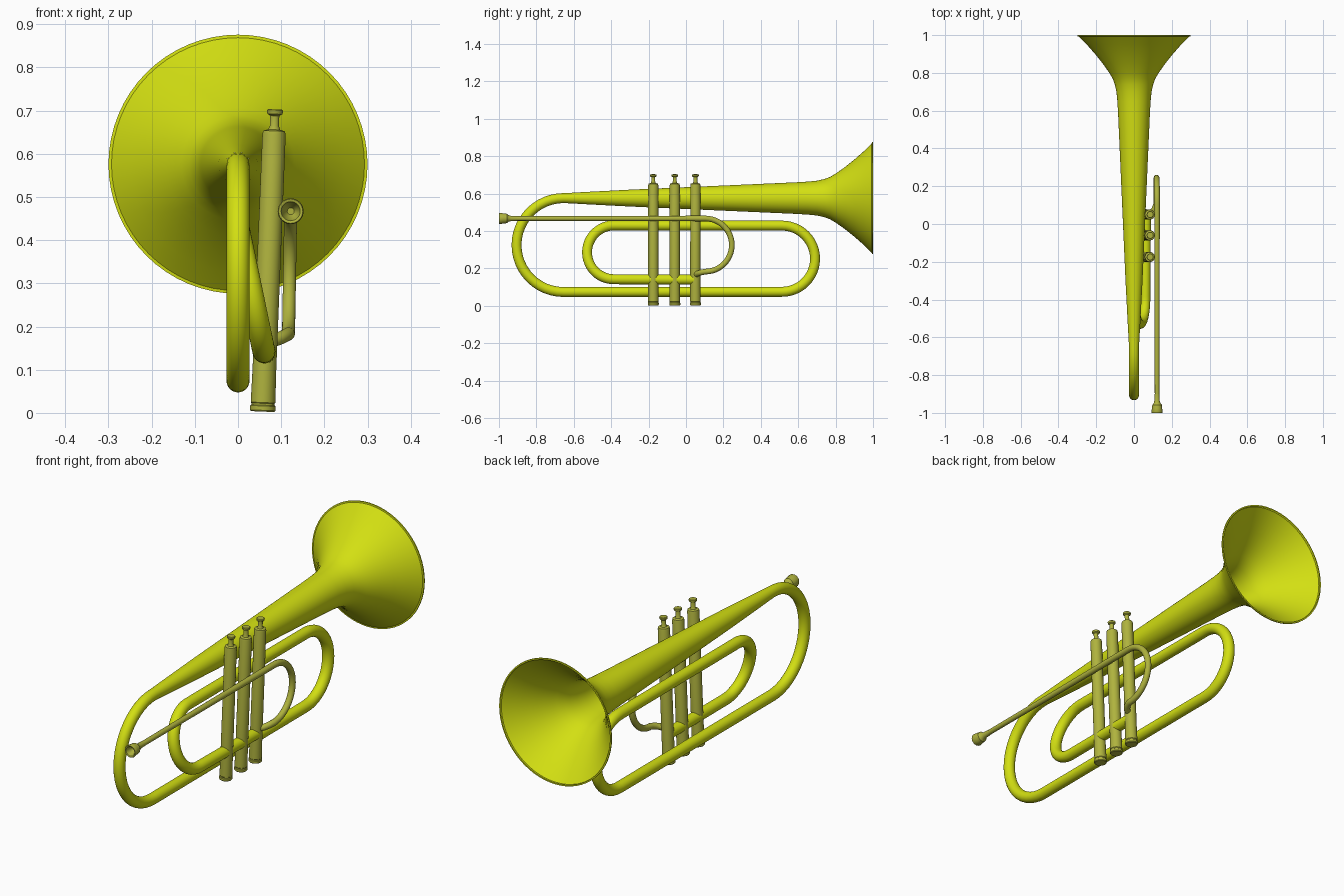
import bpy, bmesh, math
from mathutils import Vector

if "Cube" in bpy.data.objects:
    bpy.data.objects.remove(bpy.data.objects["Cube"])


def material(name, rgb):
    m = bpy.data.materials.new(name)
    m.diffuse_color = (*rgb, 1)
    m.use_nodes = True
    m.node_tree.nodes["Principled BSDF"].inputs["Base Color"].default_value = m.diffuse_color
    return m


bright = material("bright brass", (0.65, 0.74, 0.006))
dull = material("dull brass", (0.43, 0.45, 0.048))


def sweep(name, path, mat, axis=None, sides=32, caps=True):
    """Skin circular rings along path points (x, y, z, radius)."""
    bm = bmesh.new()
    pts = [Vector(p[:3]) for p in path]
    rings = []
    for i, p in enumerate(path):
        t = axis or pts[min(i + 1, len(pts) - 1)] - pts[max(i - 1, 0)]
        t = t.normalized()
        u = Vector((1, 0, 0))
        u = (u - t * t.dot(u)).normalized()
        v = t.cross(u)
        rings.append([bm.verts.new(pts[i] + p[3] * (u * math.cos(a) + v * math.sin(a)))
                      for a in (2 * math.pi * k / sides for k in range(sides))])
    for a, b in zip(rings, rings[1:]):
        for k in range(sides):
            j = (k + 1) % sides
            bm.faces.new((a[k], a[j], b[j], b[k]))
    if caps:
        bm.faces.new(rings[0][::-1])
        bm.faces.new(rings[-1])
    me = bpy.data.meshes.new(name)
    bm.to_mesh(me)
    bm.free()
    me.materials.append(mat)
    ob = bpy.data.objects.new(name, me)
    bpy.context.collection.objects.link(ob)
    for o in bpy.context.selected_objects:
        o.select_set(False)
    bpy.context.view_layer.objects.active = ob
    ob.select_set(True)
    bpy.ops.object.shade_smooth_by_angle(angle=math.radians(35))
    return ob


def bend(y, z, r, side, rad, down=True, x0=0.0, x1=0.0, n=24):
    """Half circle in the y-z plane; side is +1 or -1 along y."""
    out = []
    for i in range(n + 1):
        a = math.pi * i / n
        s = (1 - math.cos(a)) / 2
        c = math.cos(a) if down else -math.cos(a)
        out.append((x0 + (x1 - x0) * s, y + side * r * math.sin(a), z + r * c, rad))
    return out


# Bell with rolled rim, tapering into the long coiled tube
Z = 0.576
profile = [(1.0, 0.293), (1.0, 0.3), (0.994, 0.3), (0.993, 0.293), (0.95, 0.25),
           (0.9, 0.206), (0.85, 0.166), (0.8, 0.131), (0.77, 0.113), (0.74, 0.102),
           (0.7, 0.093), (0.65, 0.088), (0.58, 0.084), (-0.3, 0.045), (-0.55, 0.032),
           (-0.62, 0.028)]
sweep("bell", [(0, y, Z, r) for y, r in profile], bright,
      axis=Vector((0, -1, 0)), sides=64, caps=False)

R = 0.0265
coil = [(0, -0.62, Z, 0.028)]
coil += bend(-0.655, 0.325, Z - 0.325, -1, R)
coil += bend(0.513, 0.252, 0.177, 1, R, down=False)
coil += bend(-0.385, 0.286, 0.144, -1, R, x0=0.0, x1=0.06)
coil += [(0.063, 0.05, 0.14, R)]
sweep("coiled_tube", coil, bright, caps=False)

# Three leaning valves: bottom cap, groove, casing, stem and button
valve = [(0.003, 0.027), (0.006, 0.0295), (0.016, 0.0295), (0.018, 0.027), (0.022, 0.027),
         (0.024, 0.0285), (0.10, 0.0275), (0.645, 0.027), (0.653, 0.025), (0.656, 0.014),
         (0.665, 0.0105), (0.688, 0.0105), (0.692, 0.017), (0.696, 0.0185), (0.701, 0.0185),
         (0.703, 0.016)]
LEAN = 0.041
for i, y in enumerate((-0.175, -0.06, 0.05)):
    sweep(f"valve_{i + 1}", [(0.057 + LEAN * z, y, z, r) for z, r in valve], dull,
          axis=Vector((LEAN, 0, 1)))

# Mouth pipe, hooking round into the last valve
MX, MZ = 0.122, 0.467
pipe = [(MX, -0.96, MZ, 0.012), (MX, -0.3, MZ, 0.0135)]
pipe += bend(0.103, 0.325, MZ - 0.325, 1, 0.015, x0=MX, x1=0.117)
pipe += [(0.108, 0.08, 0.178, 0.015), (0.095, 0.062, 0.172, 0.015), (0.07, 0.05, 0.164, 0.015)]
sweep("mouth_pipe", pipe, dull, sides=24)

# Mouthpiece with hollow cup
cup = [(-0.955, 0.005), (-0.97, 0.014), (-0.99, 0.02), (-0.998, 0.022), (-1.0, 0.025),
       (-1.0, 0.028), (-0.996, 0.030), (-0.975, 0.027), (-0.957, 0.025), (-0.95, 0.018),
       (-0.935, 0.014), (-0.9, 0.0125)]
sweep("mouthpiece", [(MX, y, MZ, r) for y, r in cup], dull, axis=Vector((0, 1, 0)))
